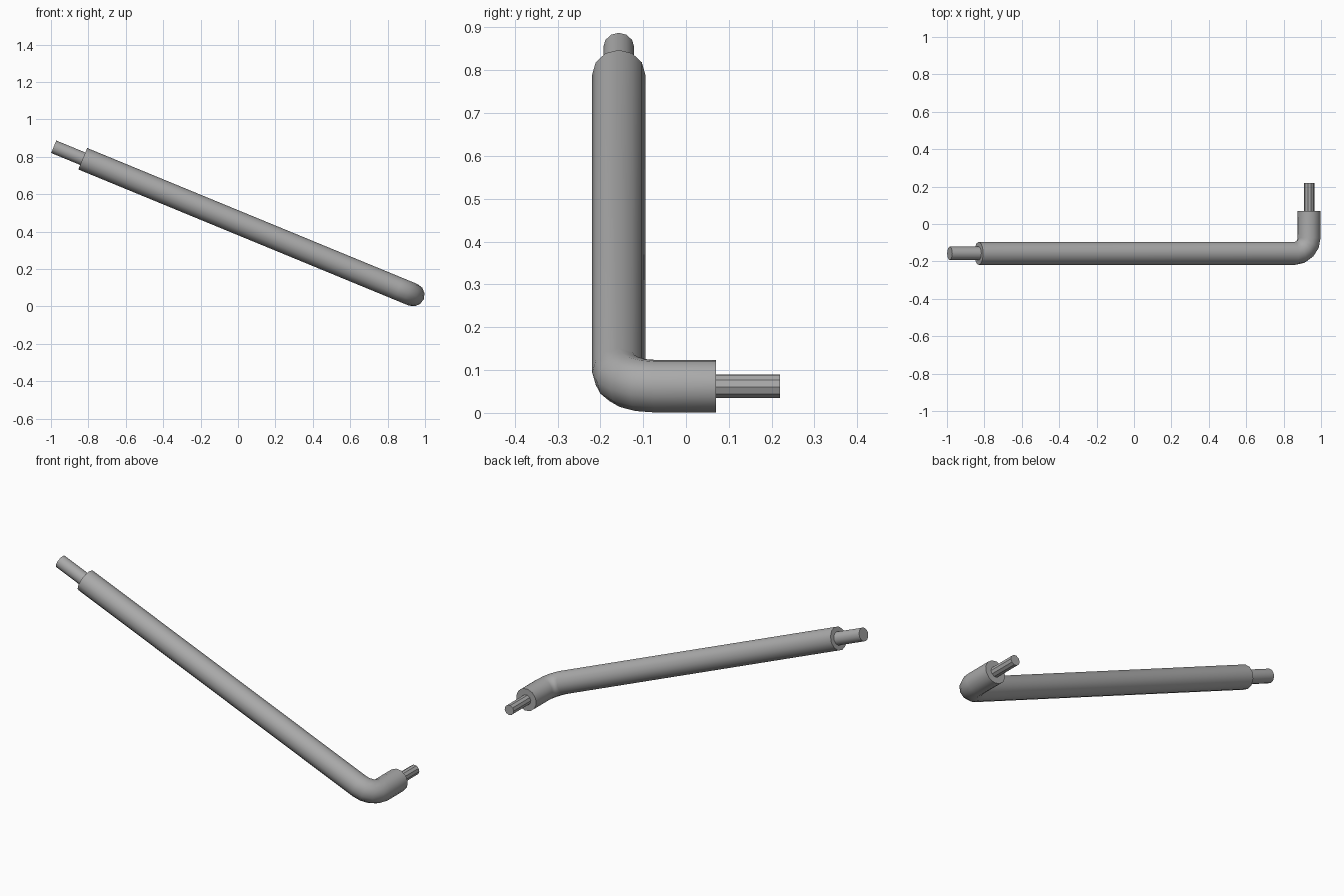
import bpy, bmesh, math
from mathutils import Vector

if "Cube" in bpy.data.objects:
    bpy.data.objects.remove(bpy.data.objects["Cube"])

grey = bpy.data.materials.new("plain grey")
grey.use_nodes = True
COLOUR = (0.4, 0.4, 0.4, 1)
grey.diffuse_color = COLOUR
grey.node_tree.nodes["Principled BSDF"].inputs["Base Color"].default_value = COLOUR

TOP = Vector((-0.83, -0.157, 0.79))       # upper end of the long arm
CORNER = Vector((0.936, -0.157, 0.0625))  # where the two axes cross
ALONG = (CORNER - TOP).normalized()
BACK = Vector((0, 1, 0))
SIDE = ALONG.cross(BACK)                  # normal of the bend plane
BEND = 0.083


def sweep(name, stations, radius, sides, turn=0.0):
    """Capped tube through (point, direction) stations in the bend plane."""
    bm = bmesh.new()
    rings = []
    for point, direction in stations:
        across = SIDE.cross(direction)
        angles = [2 * math.pi * (i + turn) / sides for i in range(sides)]
        rings.append([bm.verts.new(point + radius * (math.cos(a) * SIDE + math.sin(a) * across))
                      for a in angles])
    for low, high in zip(rings, rings[1:]):
        for i in range(sides):
            j = (i + 1) % sides
            bm.faces.new((low[i], low[j], high[j], high[i]))
    bm.faces.new(rings[0])
    bm.faces.new(rings[-1])
    bmesh.ops.recalc_face_normals(bm, faces=bm.faces)
    mesh = bpy.data.meshes.new(name)
    bm.to_mesh(mesh)
    bm.free()
    mesh.materials.append(grey)
    obj = bpy.data.objects.new(name, mesh)
    bpy.context.collection.objects.link(obj)
    bpy.ops.object.select_all(action="DESELECT")
    obj.select_set(True)
    bpy.context.view_layer.objects.active = obj
    bpy.ops.object.shade_smooth_by_angle(angle=math.radians(35))


# Bent sleeve: long arm, elbow arc and short arm
elbow_centre = CORNER - BEND * ALONG + BEND * BACK
short_end = Vector((CORNER.x, 0.07, CORNER.z))
path = [(TOP, ALONG)]
for step in range(5):
    a = math.pi / 2 * step / 4
    path.append((elbow_centre + BEND * (math.sin(a) * ALONG - math.cos(a) * BACK),
                 math.cos(a) * ALONG + math.sin(a) * BACK))
path.append((short_end, BACK))
sweep("bent_sleeve", path, 0.062, 12)

# Pins standing out of both ends
sweep("upper_pin", [(TOP - 0.168 * ALONG, ALONG), (TOP + 0.05 * ALONG, ALONG)], 0.036, 12)
sweep("lower_pin", [(short_end - 0.05 * BACK, BACK), (short_end + 0.15 * BACK, BACK)], 0.028, 10)
